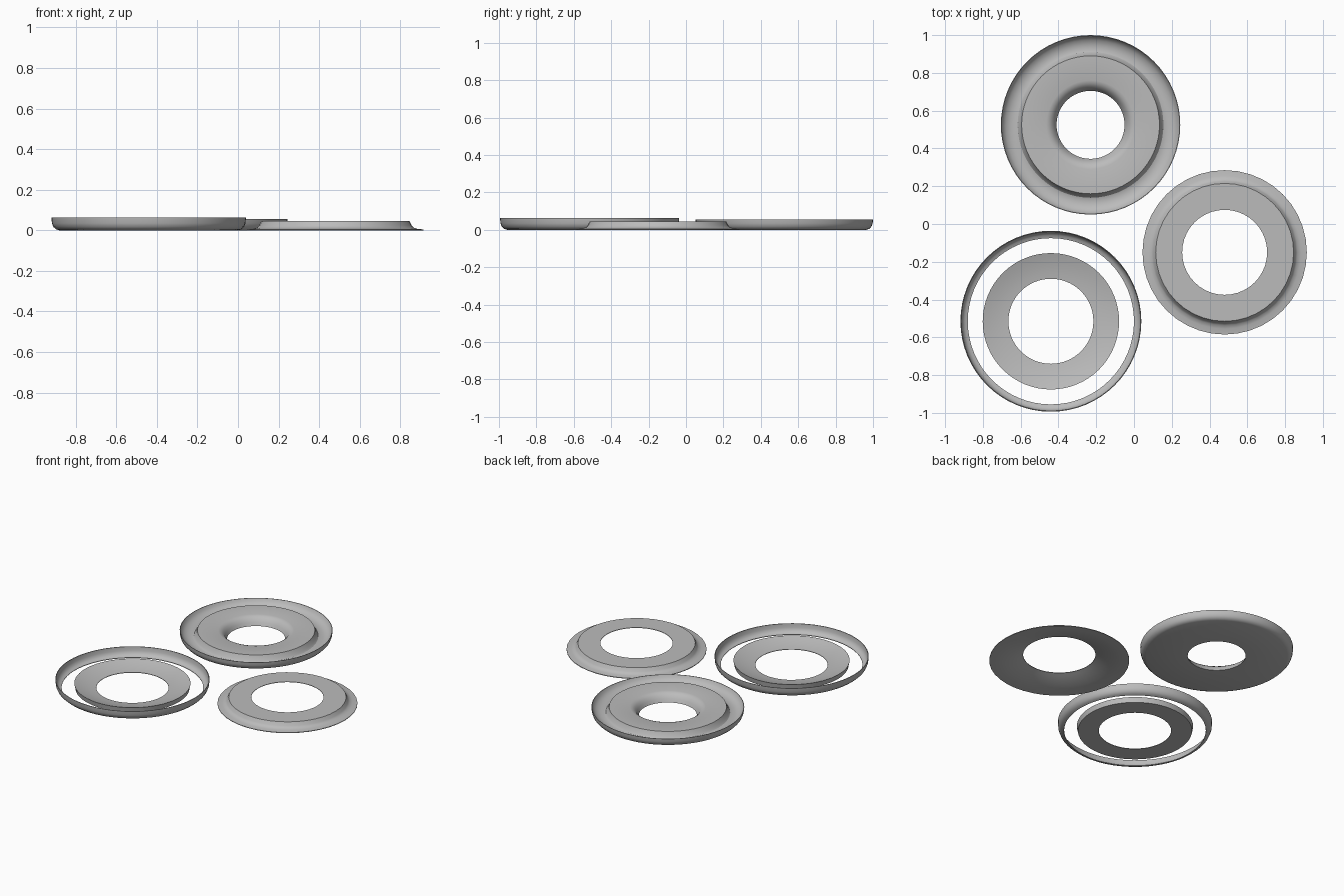
import bpy, bmesh, math

grey = bpy.data.materials.new("plain_grey")
grey.diffuse_color = (0.5, 0.5, 0.5, 1)


def lathe(name, profile, centre, sides):
    """Spin a closed (radius, height) profile around a vertical axis."""
    bm = bmesh.new()
    rings = []
    for i in range(sides):
        a = 2 * math.pi * i / sides
        rings.append([bm.verts.new((r * math.cos(a), r * math.sin(a), z)) for r, z in profile])
    n = len(profile)
    for i in range(sides):
        p, q = rings[i], rings[(i + 1) % sides]
        for j in range(n):
            k = (j + 1) % n
            bm.faces.new((p[j], q[j], q[k], p[k]))
    bmesh.ops.recalc_face_normals(bm, faces=bm.faces)
    mesh = bpy.data.meshes.new(name)
    bm.to_mesh(mesh)
    bm.free()
    mesh.materials.append(grey)
    obj = bpy.data.objects.new(name, mesh)
    obj.location = (*centre, 0)
    bpy.context.collection.objects.link(obj)
    bpy.context.view_layer.objects.active = obj
    obj.select_set(True)
    bpy.ops.object.shade_smooth_by_angle(angle=math.radians(32))
    obj.select_set(False)
    return obj


# Dished plate: raised centre, groove, upturned rim and rounded hole
lathe("dished_plate", [
    (0.180, 0.0), (0.440, 0.0), (0.456, 0.006), (0.467, 0.018), (0.473, 0.035), (0.475, 0.056),
    (0.472, 0.056), (0.464, 0.038), (0.448, 0.023), (0.425, 0.014), (0.400, 0.012),
    (0.386, 0.016), (0.377, 0.026), (0.365, 0.056),
    (0.235, 0.056), (0.218, 0.051), (0.203, 0.040), (0.190, 0.022)],
    (-0.23, 0.525), 64)

# Thin outer ring curving up from its foot
lathe("outer_ring", [
    (0.441, 0.0), (0.457, 0.005), (0.470, 0.017), (0.477, 0.035), (0.479, 0.063),
    (0.475, 0.063), (0.473, 0.036), (0.466, 0.020), (0.455, 0.009), (0.440, 0.004)],
    (-0.44, -0.515), 64)

# Loose inner disc with a concave top
lathe("inner_disc", [
    (0.225, 0.0), (0.354, 0.0), (0.361, 0.034),
    (0.330, 0.024), (0.290, 0.014), (0.255, 0.007), (0.225, 0.003)],
    (-0.44, -0.515), 64)

# Flanged cap: flat top, thin brim and hollow underside
lathe("flanged_cap", [
    (0.435, 0.0), (0.435, 0.004), (0.405, 0.007), (0.386, 0.013), (0.377, 0.023), (0.365, 0.045),
    (0.225, 0.045), (0.225, 0.042), (0.250, 0.033), (0.290, 0.020), (0.340, 0.009), (0.385, 0.002)],
    (0.48, -0.15), 40)
